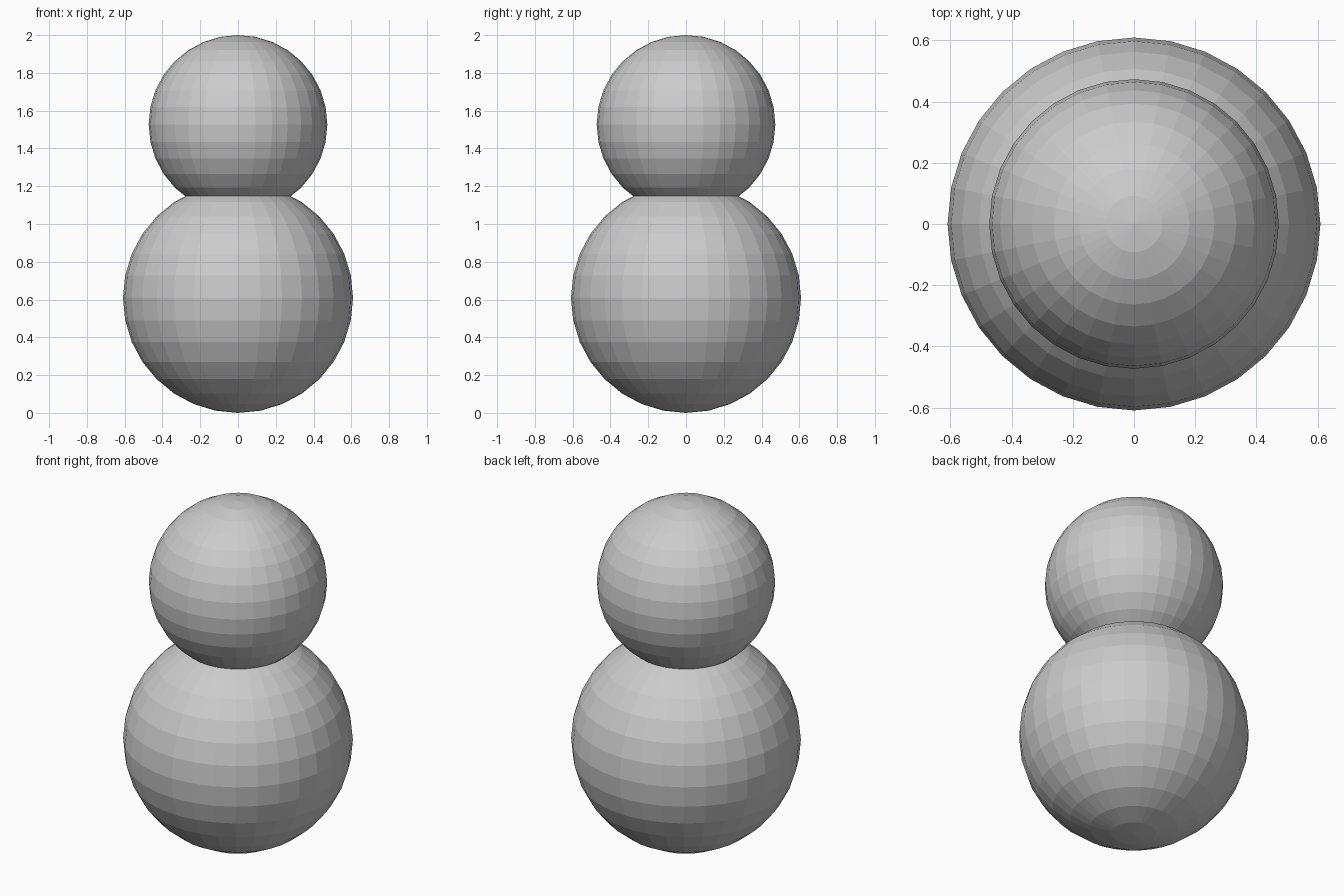
import bpy

if "Cube" in bpy.data.objects:
    bpy.data.objects.remove(bpy.data.objects["Cube"])


def ball(name, radius, z):
    bpy.ops.mesh.primitive_uv_sphere_add(segments=32, ring_count=16,
                                         radius=radius, location=(0, 0, z))
    obj = bpy.context.object
    obj.name = name
    bpy.ops.object.shade_flat()
    return obj


# Large lower ball resting on the ground
ball("body", 0.609, 0.609)
# Smaller upper ball, sunk slightly into the body
ball("head", 0.473, 1.527)
